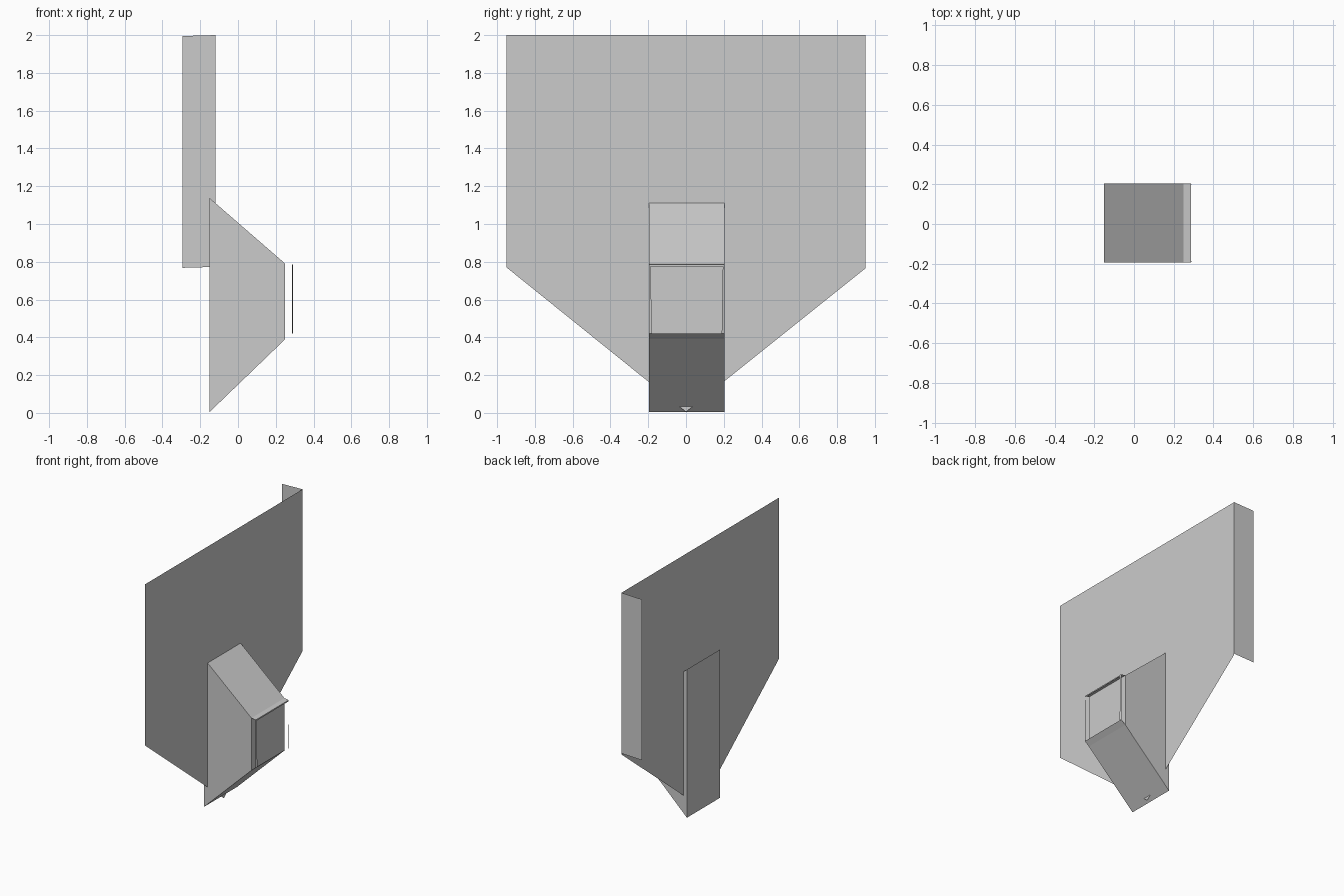
import bpy

if "Cube" in bpy.data.objects:
    bpy.data.objects.remove(bpy.data.objects["Cube"])


def sheet(name, points, faces):
    """Thin flat-shaded part from corner points."""
    mesh = bpy.data.meshes.new(name)
    mesh.from_pydata(points, [], faces)
    mesh.update()
    obj = bpy.data.objects.new(name, mesh)
    bpy.context.collection.objects.link(obj)
    return obj


PLATE_X = -0.12
Y0, Y1 = -0.195, 0.203

# Large five-sided backing plate; its point ends under the housing
outline = [(-0.95, 2.0), (-0.95, 0.77), (0, 0.005), (0.95, 0.765), (0.95, 2.0)]
sheet("backing_plate", [(PLATE_X, y, z) for y, z in outline], [range(5)])

# Single flap folded back along one edge of the plate
sheet("side_flap",
      [(PLATE_X, 0.95, 0.773), (-0.295, 0.95, 0.768),
       (-0.295, 0.95, 1.995), (PLATE_X, 0.95, 2.0)],
      [(3, 2, 1, 0)])

# Wedge housing: side profile swept across y
profile = [(-0.15, 0.005), (0.25, 0.39), (0.25, 0.79), (-0.15, 1.137)]
n = len(profile)
points = [(x, y, z) for y in (Y0, Y1) for x, z in profile]
faces = [tuple(range(n)), tuple(range(2 * n - 1, n - 1, -1))]
faces += [(i, i + n, (i + 1) % n + n, (i + 1) % n) for i in range(n)]
sheet("housing", points, faces)

# Narrow lips carrying the front frame
for name, za, zb in (("upper_lip", 0.79, 0.785), ("lower_lip", 0.39, 0.42)):
    order = (0, 1, 2, 3) if name == "upper_lip" else (3, 2, 1, 0)
    sheet(name, [(0.25, Y0, za), (0.286, Y0, zb), (0.286, Y1, zb), (0.25, Y1, za)],
          [order])

# Slim upright strips at each side of the front opening
for name, y, d in (("left_strip", Y0, 1), ("right_strip", Y1, -1)):
    sheet(name,
          [(0.286, y, 0.42), (0.29, y + d * 0.014, 0.42),
           (0.29, y + d * 0.008, 0.785), (0.286, y, 0.785)],
          [(0, 1, 2, 3) if d > 0 else (3, 2, 1, 0)])

# Thin rail along the top of the opening
sheet("top_rail", [(0.286, Y0, 0.775), (0.286, Y1, 0.775),
                   (0.286, Y1, 0.785), (0.286, Y0, 0.785)], [(0, 1, 2, 3)])
